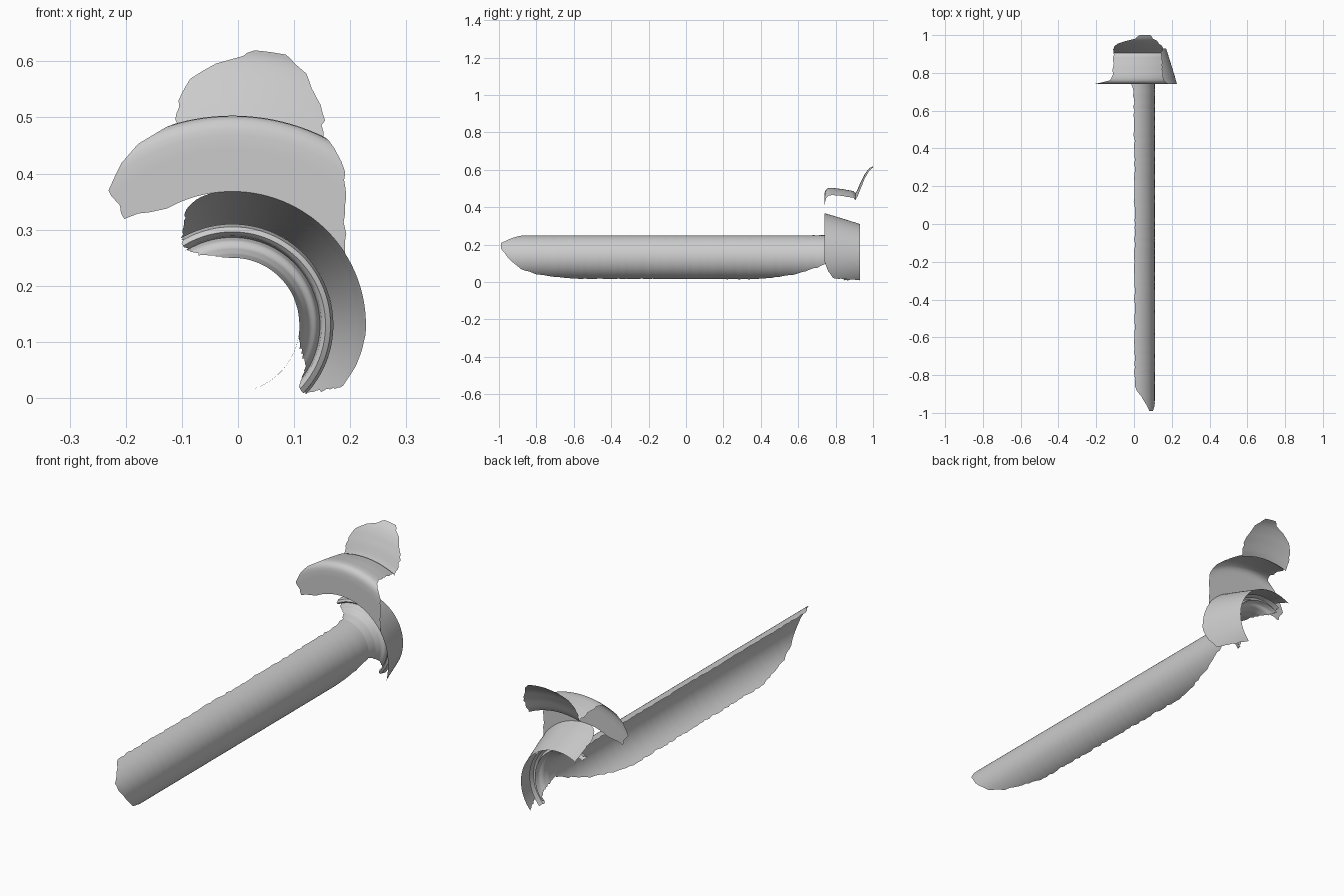
import bpy, bmesh, math, random
from mathutils import Vector

random.seed(4)
cube = bpy.data.objects.get("Cube")
if cube:
    bpy.data.objects.remove(cube)

# Single plain grey
grey = bpy.data.materials.new("plain grey")
grey.use_nodes = True
colour = (0.6, 0.6, 0.6, 1)
grey.diffuse_color = colour
grey.node_tree.nodes["Principled BSDF"].inputs["Base Color"].default_value = colour

AXIS_X, AXIS_Z = -0.01, 0.13


def resample(stations, step):
    """Fill in rows between profile stations (y, radius, start angle, end angle)."""
    rows = []
    for a, b in zip(stations, stations[1:]):
        a, b = Vector(a), Vector(b)
        n = max(1, round((b - a).to_2d().length / step))
        rows += [a.lerp(b, i / n) for i in range(n)]
    return rows + [Vector(stations[-1])]


def shell(name, stations, step=0.012, segments=48, ragged=0.004):
    """Partly revolved sheet about the long axis, with torn side edges."""
    bm = bmesh.new()
    grid = []
    for y, r, lo, hi in resample(stations, step):
        wobble = math.degrees(ragged / r)
        lo += random.uniform(-wobble, wobble)
        hi += random.uniform(-wobble, wobble)
        row = []
        for i in range(segments + 1):
            t = math.radians(lo + (hi - lo) * i / segments)
            row.append(bm.verts.new((AXIS_X + r * math.cos(t), y,
                                     AXIS_Z + r * math.sin(t))))
        grid.append(row)
    for a, b in zip(grid, grid[1:]):
        for i in range(segments):
            bm.faces.new((a[i], a[i + 1], b[i + 1], b[i]))
    bmesh.ops.recalc_face_normals(bm, faces=bm.faces)
    mesh = bpy.data.meshes.new(name)
    bm.to_mesh(mesh)
    bm.free()
    mesh.materials.append(grey)
    obj = bpy.data.objects.new(name, mesh)
    bpy.context.collection.objects.link(obj)
    bpy.ops.object.select_all(action="DESELECT")
    obj.select_set(True)
    bpy.context.view_layer.objects.active = obj
    bpy.ops.object.shade_smooth_by_angle(angle=math.radians(35))
    return obj


# Long open half tube
shell("rod", [
    (-0.99, 0.12, 25, 42), (-0.93, 0.12, -12, 60), (-0.88, 0.12, -30, 80),
    (-0.8, 0.12, -48, 84), (-0.6, 0.12, -70, 84), (0.38, 0.12, -73, 84),
    (0.6, 0.12, -46, 85), (0.72, 0.12, -22, 88), (0.77, 0.12, -12, 95)],
    step=0.02)

# Flare from the rod, a groove, then the rounded collar
shell("collar", [
    (0.77, 0.12, -12, 95), (0.81, 0.127, -18, 105), (0.835, 0.138, -24, 115),
    (0.845, 0.15, -30, 120), (0.865, 0.156, -38, 121), (0.85, 0.159, -42, 121),
    (0.842, 0.166, -43, 121), (0.848, 0.175, -43, 121), (0.87, 0.18, -43, 119)],
    step=0.005)

# Tapered socket behind the flange opening
shell("cone", [
    (0.74, 0.238, -4, 100), (0.76, 0.232, -18, 106), (0.785, 0.225, -29, 110),
    (0.86, 0.202, -35, 116), (0.93, 0.18, -42, 120)])

# Flat front face of the flange, rounded rim and outer wall
shell("flange", [
    (0.74, 0.238, 33, 119), (0.74, 0.25, 37, 127), (0.74, 0.27, 42, 135),
    (0.74, 0.326, 52, 132), (0.742, 0.35, 56, 124), (0.748, 0.364, 60, 117),
    (0.76, 0.372, 63, 108), (0.785, 0.373, 64, 106), (0.84, 0.366, 64, 106),
    (0.895, 0.356, 64, 106), (0.906, 0.345, 63, 106)])

# Flared sheet rising at the back
shell("back_flare", [
    (0.906, 0.345, 63, 106), (0.915, 0.36, 64, 106), (0.932, 0.4, 66, 104),
    (0.955, 0.445, 71, 100), (0.97, 0.467, 74, 94), (0.982, 0.48, 77, 88),
    (1.0, 0.491, 79, 85)])
